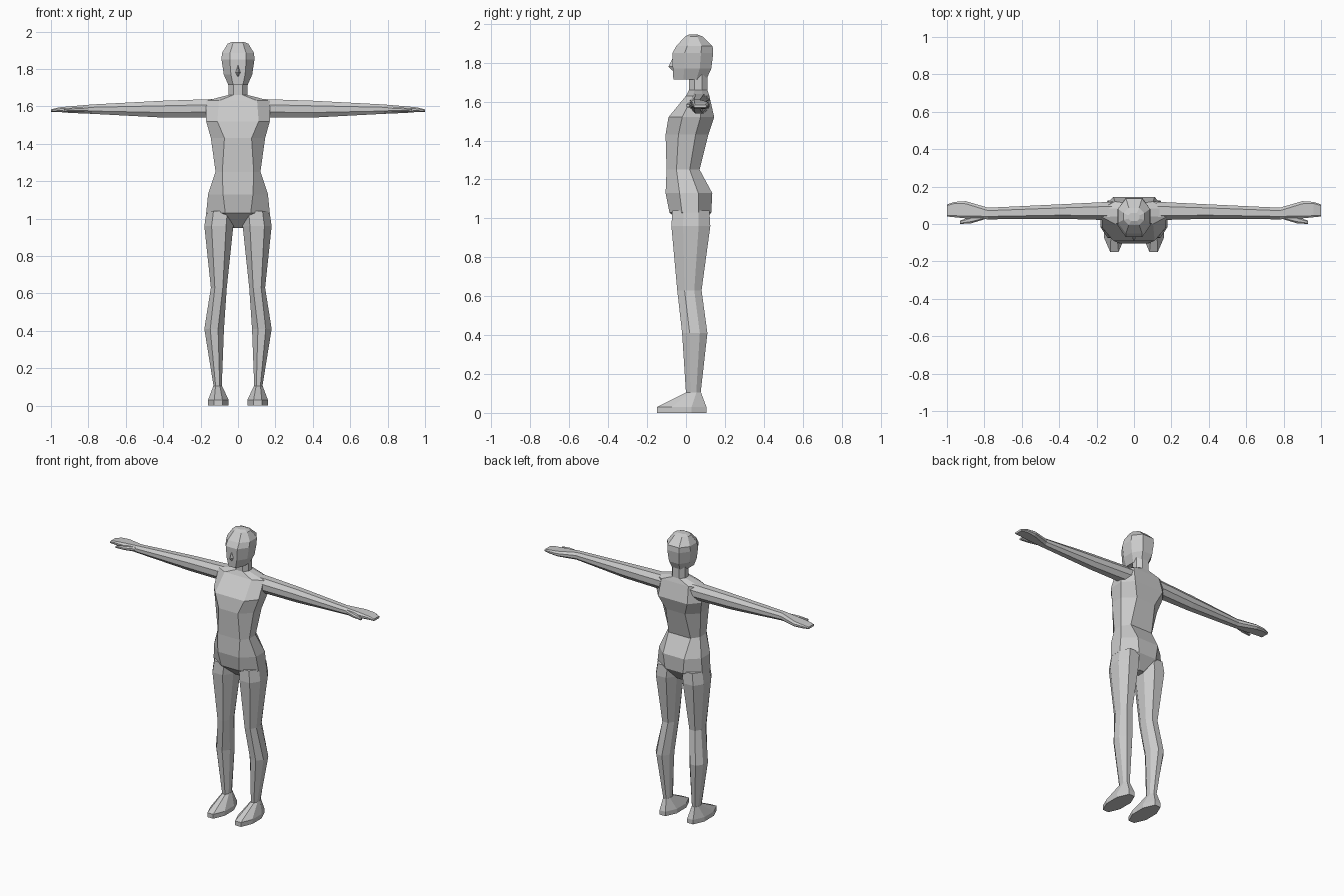
import bpy
import bmesh

cube = bpy.data.objects.get("Cube")
if cube:
    bpy.data.objects.remove(cube)

GREY = (0.6, 0.6, 0.6, 1)
skin = bpy.data.materials.new("plain grey")
skin.use_nodes = True
skin.diffuse_color = GREY
skin.node_tree.nodes["Principled BSDF"].inputs["Base Color"].default_value = GREY


def octagon(low, high, front, back, flat=0.5):
    """Eight-sided section with chamfered corners; flat is the share of width left flat."""
    middle = (low + high) / 2
    reach = (high - low) / 2 * flat
    inset = (back - front) * 0.3
    return [
        (middle - reach, front), (middle + reach, front),
        (high, front + inset), (high, back - inset),
        (middle + reach, back), (middle - reach, back),
        (low, back - inset), (low, front + inset),
    ]


def upright(height, inner, outer, front, back, flat=0.5):
    """Horizontal ring for a part that stands up."""
    return [(x, y, height) for x, y in octagon(inner, outer, front, back, flat)]


def centred(height, half, front, back, flat=0.5):
    """Horizontal ring that is symmetric about the middle of the body."""
    return upright(height, -half, half, front, back, flat)


def sideways(reach, front, back, bottom, top, flat=0.5):
    """Vertical ring for a part that points out to the side."""
    return [(reach, y, z) for y, z in octagon(front, back, bottom, top, flat)]


def loft(name, rings, mirror=False):
    """Skin a list of rings, close both ends and optionally mirror across the body."""
    bm = bmesh.new()
    loops = [[bm.verts.new(point) for point in ring] for ring in rings]
    for lower, upper in zip(loops, loops[1:]):
        for i in range(len(lower)):
            bm.faces.new((lower[i - 1], lower[i], upper[i], upper[i - 1]))
    bm.faces.new(loops[0])
    bm.faces.new(loops[-1])
    bmesh.ops.recalc_face_normals(bm, faces=bm.faces)
    mesh = bpy.data.meshes.new(name)
    bm.to_mesh(mesh)
    bm.free()
    mesh.materials.append(skin)
    part = bpy.data.objects.new(name, mesh)
    bpy.context.collection.objects.link(part)
    if mirror:
        part.modifiers.new("Mirror", "MIRROR")


# Torso from crotch to neck base
loft("torso", [
    centred(height=0.95, half=0.03, front=0, back=0.07),
    centred(height=1.03, half=0.17, front=-0.085, back=0.13, flat=0.4),
    centred(height=1.13, half=0.16, front=-0.105, back=0.135),
    centred(height=1.25, half=0.12, front=-0.1, back=0.07, flat=0.7),
    centred(height=1.43, half=0.145, front=-0.105, back=0.115),
    centred(height=1.52, half=0.17, front=-0.09, back=0.145, flat=0.65),
    centred(height=1.63, half=0.17, front=0, back=0.12, flat=0.6),
    centred(height=1.66, half=0.055, front=0.015, back=0.11),
])

# Neck and head
loft("neck", [
    centred(height=height, half=0.05, front=0.015, back=0.11)
    for height in (1.64, 1.76)
])
loft("head", [
    centred(height=1.715, half=0.052, front=-0.065, back=0.105),
    centred(height=1.77, half=0.076, front=-0.068, back=0.13),
    centred(height=1.85, half=0.088, front=-0.07, back=0.14),
    centred(height=1.885, half=0.086, front=-0.05, back=0.137),
    centred(height=1.935, half=0.055, front=-0.005, back=0.085),
    centred(height=1.945, half=0.03, front=0.015, back=0.06),
])

# Nose as a small wedge that is widest and deepest near its tip
loft("nose", [
    [(-half, -0.065, height), (0, tip, height), (half, -0.065, height)]
    for height, half, tip in ((1.76, 0.005, -0.07), (1.78, 0.015, -0.09), (1.82, 0.003, -0.07))
])

# Legs from ankle to hip
loft("leg", [
    upright(height=0.1, inner=0.087, outer=0.13, front=0, back=0.075),
    upright(height=0.41, inner=0.075, outer=0.18, front=-0.02, back=0.11, flat=0.4),
    upright(height=0.63, inner=0.06, outer=0.145, front=-0.045, back=0.08),
    upright(height=0.96, inner=0.025, outer=0.18, front=-0.075, back=0.125),
    upright(height=1.04, inner=0.02, outer=0.168, front=-0.07, back=0.12),
], mirror=True)

# Feet with a flat sole rising to the ankle
foot_rings = [
    upright(height, inner=0.05, outer=0.16, front=-0.15, back=0.105, flat=0.4)
    for height in (0, 0.03)
]
foot_rings.append(upright(height=0.105, inner=0.085, outer=0.132, front=0, back=0.077))
loft("foot", foot_rings, mirror=True)

# Arms from shoulder to wrist
wrist = sideways(reach=0.78, front=0.025, back=0.087, bottom=1.56, top=1.61)
loft("arm", [
    sideways(reach=0.1, front=0.02, back=0.12, bottom=1.54, top=1.64),
    sideways(reach=0.4, front=0.028, back=0.105, bottom=1.54, top=1.63),
    wrist,
], mirror=True)

# Hands with thumbs
loft("hand", [
    wrist,
    sideways(reach=0.9, front=0.03, back=0.122, bottom=1.565, top=1.6, flat=0.7),
    sideways(reach=0.96, front=0.036, back=0.118, bottom=1.57, top=1.594, flat=0.8),
    sideways(reach=1, front=0.04, back=0.105, bottom=1.57, top=1.584, flat=0.8),
], mirror=True)
loft("thumb", [
    sideways(reach=0.8, front=0.025, back=0.05, bottom=1.57, top=1.6),
    sideways(reach=0.87, front=0.004, back=0.04, bottom=1.57, top=1.595),
    sideways(reach=0.93, front=0, back=0.018, bottom=1.572, top=1.586),
], mirror=True)
